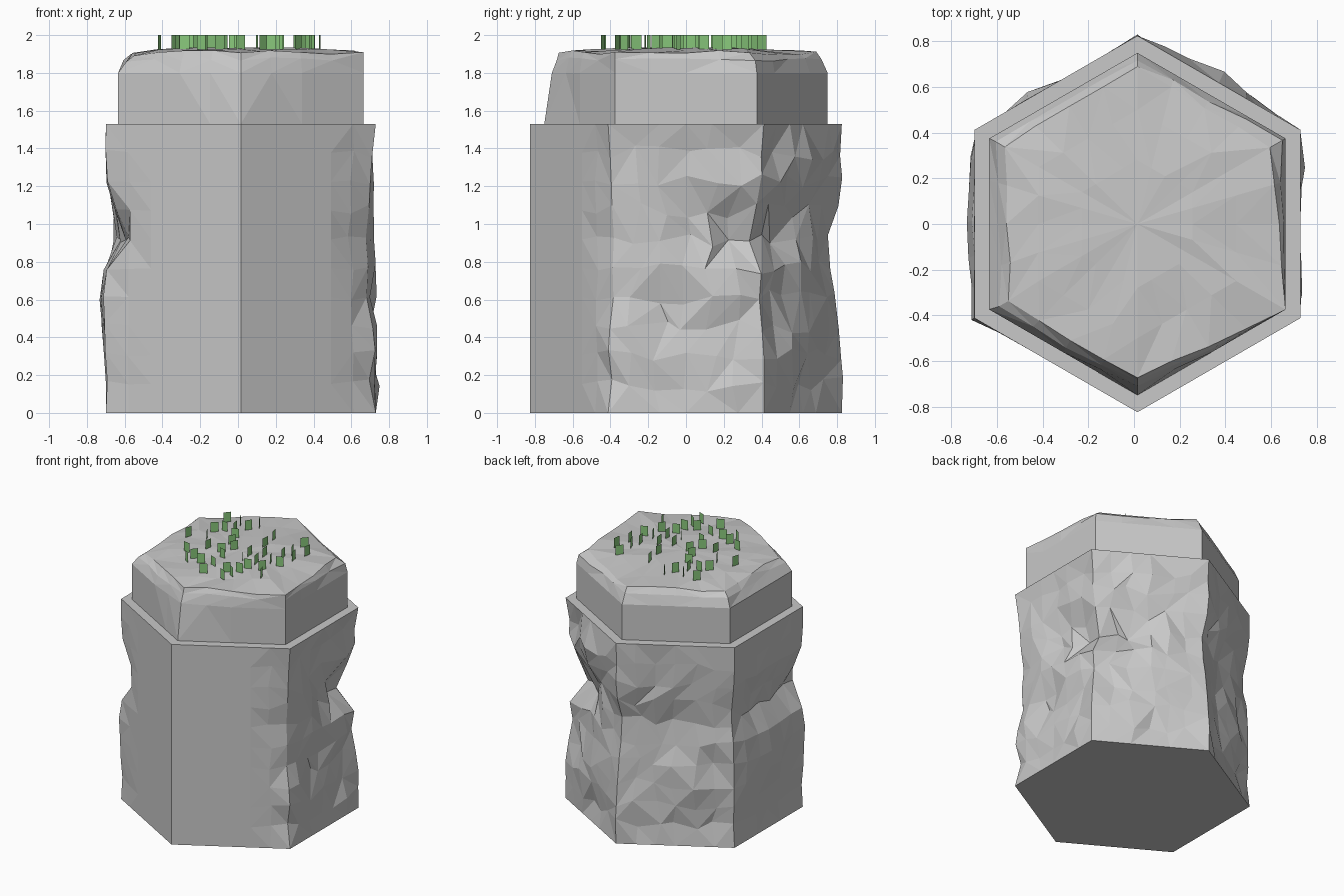
import bpy, bmesh, math, random
from mathutils import Vector, noise

random.seed(7)
cube = bpy.data.objects.get("Cube")
if cube:
    bpy.data.objects.remove(cube)

CX = 0.015            # pillar axis offset
LEDGE = 1.53          # height of the step


def material(name, rgb):
    mat = bpy.data.materials.new(name)
    mat.use_nodes = True
    mat.diffuse_color = (*rgb, 1)
    mat.node_tree.nodes["Principled BSDF"].inputs["Base Color"].default_value = (*rgb, 1)
    return mat


STONE = material("grey stone", (0.58, 0.58, 0.58))
GRASS = material("green grass", (0.25, 0.58, 0.2))


def finish(bm, name, mat):
    mesh = bpy.data.meshes.new(name)
    bm.to_mesh(mesh)
    bm.free()
    mesh.materials.append(mat)
    obj = bpy.data.objects.new(name, mesh)
    bpy.context.collection.objects.link(obj)


def hex_point(u, radius, z):
    """Point on a hexagon outline; u counts corners, starting at the front."""
    def corner(k):
        a = math.radians(60 * k - 90)
        return Vector((math.cos(a), math.sin(a), 0)) * radius
    k = math.floor(u)
    p = corner(k).lerp(corner(k + 1), u - k)
    return Vector((p.x, p.y, z))


def skin(bm, rings):
    """Join rings of vertices with triangles on random diagonals."""
    n = len(rings[0])
    for low, high in zip(rings, rings[1:]):
        for i in range(n):
            a, b, c, d = low[i], low[(i + 1) % n], high[(i + 1) % n], high[i]
            if random.random() < 0.5:
                bm.faces.new((a, b, c)), bm.faces.new((a, c, d))
            else:
                bm.faces.new((a, b, d)), bm.faces.new((b, c, d))


# Worn hollows and bulges: outline position, height, width, tallness, push
HOLLOWS = [(2, 0.95, 0.42, 0.15, -0.17), (2.2, 0.6, 0.3, 0.13, -0.04),
           (1, 0.98, 0.25, 0.14, -0.03), (1, 0.57, 0.25, 0.1, -0.035),
           (5, 0.96, 0.25, 0.13, -0.10), (4.5, 0.96, 0.6, 0.13, -0.08),
           (4.5, 0.57, 0.4, 0.18, 0.04), (3, 0.85, 0.35, 0.24, -0.06),
           (2.5, 0.35, 0.3, 0.15, 0.03), (2.6, 1.3, 0.3, 0.15, 0.045),
           (3.4, 0.9, 0.3, 0.12, -0.04)]


def roughness(u):
    """Front faces are cut clean; the others are broken rock."""
    if u < 1:
        return max(0, 1 - (1 - u) / 0.3)
    if u > 5:
        return 0.5 * max(0, 1 - (u - 5) / 0.25)
    return 0.4 if u > 4 else 1


def weathered(u, z):
    fade = min(1, z / 0.15, (LEDGE - z) / 0.15)
    w = roughness(u) * fade
    inner = fade if 1 <= u <= 5 else w
    z += random.uniform(-0.04, 0.04) * w
    if abs(u - round(u)) > 0.01:
        u += random.uniform(-0.045, 0.045) * w
    p = hex_point(u, 0.825, z)
    push = w * (0.045 * noise.noise(p * 3.2) - 0.012 + random.uniform(-0.014, 0.012))
    if abs(u - 1) < 0.01:
        push -= 0.02 * fade
    for hu, hz, width, tall, depth in HOLLOWS:
        push += inner * depth * math.exp(-((u - hu) / width) ** 2 - ((z - hz) / tall) ** 2)
    return p + Vector((p.x, p.y, 0)).normalized() * push + Vector((CX, 0, 0))


# Lower pillar
SIDE, ROWS = 6, 10
bm = bmesh.new()
rings = []
for r in range(ROWS + 1):
    z = LEDGE * r / ROWS
    rings.append([bm.verts.new(weathered(i / SIDE, z)) for i in range(6 * SIDE)])
skin(bm, rings)
bm.faces.new(list(reversed(rings[0])))
bm.faces.new(rings[-1])
finish(bm, "lower_pillar", STONE)

# Upper pillar with a chipped rim and an uneven top
SIDE = 4
PROFILE = [(0.75, LEDGE, 0), (0.75, 1.8, 0), (0.735, 1.87, 0.012), (0.69, 1.908, 0.012),
           (0.5, 1.922, 0.008), (0.28, 1.93, 0.006)]
bm = bmesh.new()
rings = []
for level, (radius, z, rough) in enumerate(PROFILE):
    ring = []
    for i in range(6 * SIDE):
        u = i / SIDE
        # the rim stays crisp at the front right and is chipped elsewhere
        crisp = max(0, 1 - abs(u - 1) / 0.95)
        front = max(0, 1 - min(u, 6 - u) / 0.5)
        left = max(0, 1 - abs(u - 4.7) / 0.8)
        size = radius
        if level in (2, 3):
            size += (0.75 - radius) * crisp - random.uniform(0, 0.02) * (1 - crisp)
        p = hex_point(u, size, z + random.uniform(-rough, rough))
        if level in (1, 2, 3):
            p.y += (0.04 if level < 3 else 0.01) * front
        if level in (2, 3):
            p.x += 0.03 * left
            p.z -= 0.012 * left
        ring.append(bm.verts.new(p + Vector((CX, 0, 0))))
    rings.append(ring)
skin(bm, rings)
bm.faces.new(list(reversed(rings[0])))
peak = bm.verts.new((CX, 0, 1.932))
for a, b in zip(rings[-1], rings[-1][1:] + rings[-1][:1]):
    bm.faces.new((a, b, peak))
finish(bm, "upper_pillar", STONE)

# Grass: small upright blades scattered on the top
bm = bmesh.new()
spots = []
while len(spots) < 42:
    p = Vector((random.uniform(-0.42, 0.46), random.uniform(-0.45, 0.41), 0))
    if p.length < 0.5 and all((p - q).length > 0.07 for q in spots):
        spots.append(p)
for p in spots:
    a = random.uniform(0, math.pi)
    half = Vector((math.cos(a), math.sin(a), 0)) * 0.027
    low, high = Vector((0, 0, 1.925)), Vector((0, 0, 2.0))
    bm.faces.new([bm.verts.new(v) for v in
                  (p - half + low, p + half + low, p + half + high, p - half + high)])
finish(bm, "grass_blades", GRASS)
